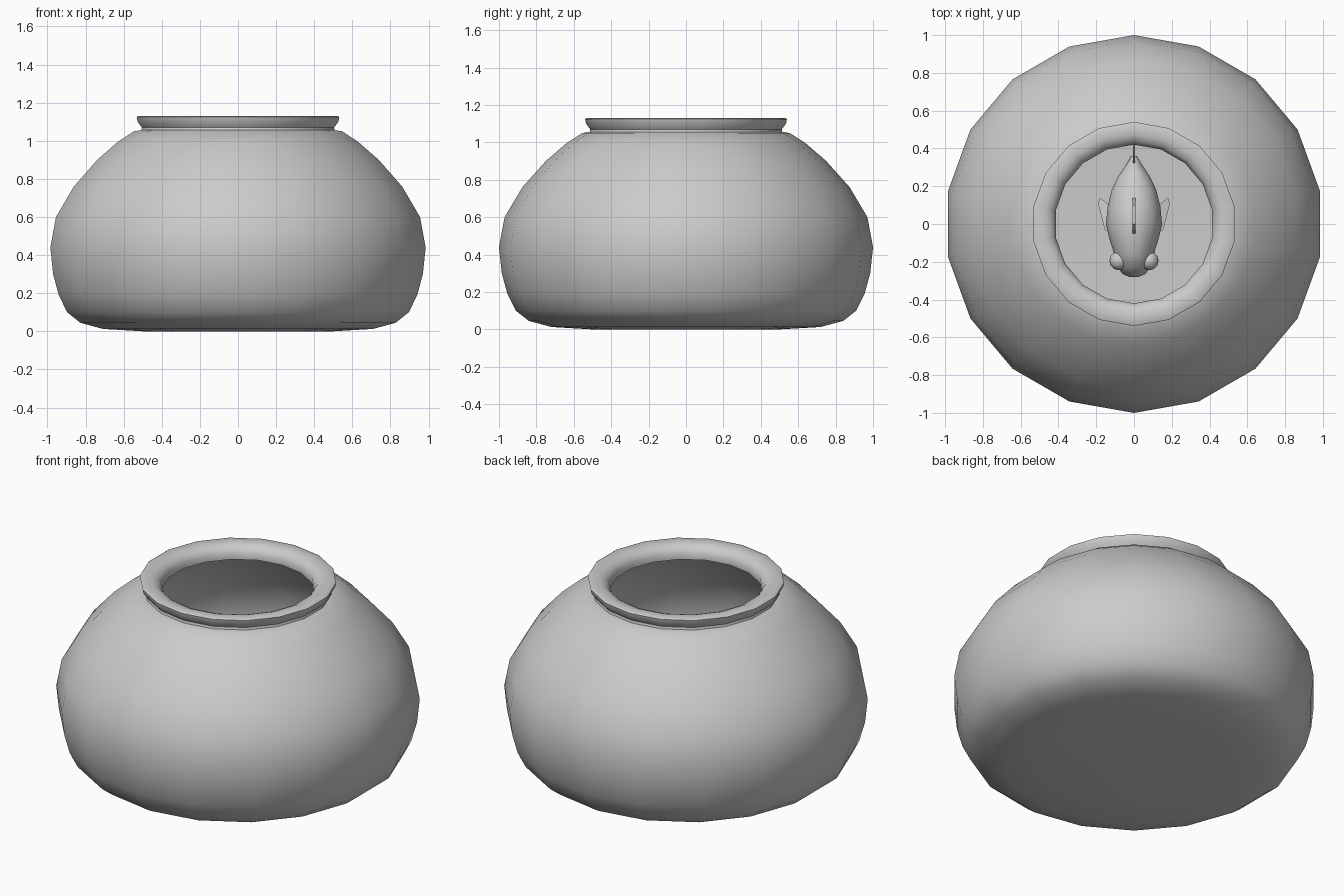
import bpy, bmesh, math
from mathutils import Vector

cube = bpy.data.objects.get("Cube")
if cube:
    bpy.data.objects.remove(cube, do_unlink=True)

SHADE = 0.6
grey = bpy.data.materials.new("light grey")
grey.use_nodes = True
grey.diffuse_color = (SHADE, SHADE, SHADE, 1)
grey.node_tree.nodes["Principled BSDF"].inputs["Base Color"].default_value = (SHADE, SHADE, SHADE, 1)


def finish(name, bm, angle=40):
    """Turn a bmesh into a smooth shaded object."""
    bmesh.ops.recalc_face_normals(bm, faces=bm.faces)
    mesh = bpy.data.meshes.new(name)
    bm.to_mesh(mesh)
    bm.free()
    mesh.materials.append(grey)
    obj = bpy.data.objects.new(name, mesh)
    bpy.context.collection.objects.link(obj)
    bpy.ops.object.select_all(action="DESELECT")
    obj.select_set(True)
    bpy.context.view_layer.objects.active = obj
    bpy.ops.object.shade_smooth_by_angle(angle=math.radians(angle))
    return obj


def loft(name, rings, angle=40):
    """Skin a list of equal rings and cap both ends."""
    bm = bmesh.new()
    loops = [[bm.verts.new(p) for p in ring] for ring in rings]
    count = len(loops[0])
    for a, b in zip(loops, loops[1:]):
        for i in range(count):
            j = (i + 1) % count
            bm.faces.new((a[i], a[j], b[j], b[i]))
    bm.faces.new(loops[0])
    bm.faces.new(loops[-1])
    return finish(name, bm, angle)


def lathe(name, profile, sides=18, angle=40):
    """Spin (radius, height) pairs, with one corner on +y."""
    turns = [math.pi / 2 + math.tau * i / sides for i in range(sides)]
    return loft(name, [[(r * math.cos(t), r * math.sin(t), z) for t in turns]
                       for r, z in profile], angle)


def fin(name, outline, offset):
    """Thin plate from an outline, thickened along the offset."""
    off = Vector(offset)
    pts = [Vector(p) for p in outline]
    return loft(name, [[p - off for p in pts], [p + off for p in pts]])


# Bowl: outer wall, then inner wall as a thin shell
outer = [(0.5, 0.0), (0.72, 0.013), (0.84, 0.045), (0.91, 0.1), (0.955, 0.19),
         (0.985, 0.3), (1.0, 0.44), (0.97, 0.6), (0.875, 0.76), (0.75, 0.9),
         (0.64, 0.995), (0.555, 1.05)]
rim = [(0.515, 1.056), (0.512, 1.07), (0.535, 1.1), (0.54, 1.125), (0.53, 1.13),
       (0.475, 1.13), (0.44, 1.115), (0.42, 1.085), (0.42, 1.05)]
inner = [(r - 0.03, z - 0.01) for r, z in reversed(outer[3:])]
floor = [(0.8, 0.055), (0.5, 0.04)]
lathe("bowl", outer + rim + inner + floor)

# Fish body: (y, half width, half height, centre height)
MID = 0.5
stations = [(-0.28, 0.025, 0.02, 0), (-0.265, 0.06, 0.05, 0), (-0.23, 0.085, 0.09, 0.01),
            (-0.16, 0.105, 0.13, 0.01), (-0.08, 0.13, 0.155, 0), (0.0, 0.148, 0.165, 0),
            (0.09, 0.14, 0.15, 0), (0.18, 0.118, 0.115, 0), (0.25, 0.085, 0.08, 0),
            (0.31, 0.045, 0.055, 0), (0.36, 0.015, 0.045, 0)]
circle = [math.tau * i / 14 for i in range(14)]
loft("fish_body", [[(w * math.cos(t), y, MID + c + h * math.sin(t)) for t in circle]
                   for y, w, h, c in stations], 60)

# Upright fins
fin("tail_fin", [(0, 0.3, MID), (0, 0.36, MID + 0.13), (0, 0.425, MID + 0.17),
                 (0, 0.39, MID), (0, 0.425, MID - 0.17), (0, 0.36, MID - 0.13)], (0.006, 0, 0))
fin("dorsal_fin", [(0, -0.06, MID + 0.14), (0, 0.0, MID + 0.24),
                   (0, 0.1, MID + 0.23), (0, 0.14, MID + 0.12)], (0.008, 0, 0))

# Paired side fins and eyes
for side, s in (("left", 1), ("right", -1)):
    fin(side + "_side_fin", [(s * 0.11, -0.06, MID - 0.03), (s * 0.155, -0.03, MID - 0.04),
                             (s * 0.19, 0.11, MID - 0.07), (s * 0.18, 0.14, MID - 0.07),
                             (s * 0.12, 0.09, MID - 0.04)], (0, 0, 0.01))
    bm = bmesh.new()
    bmesh.ops.create_uvsphere(bm, u_segments=12, v_segments=8, radius=0.05)
    bmesh.ops.translate(bm, verts=bm.verts, vec=(s * 0.08, -0.195, MID + 0.05))
    finish(side + "_eye", bm, 60)
